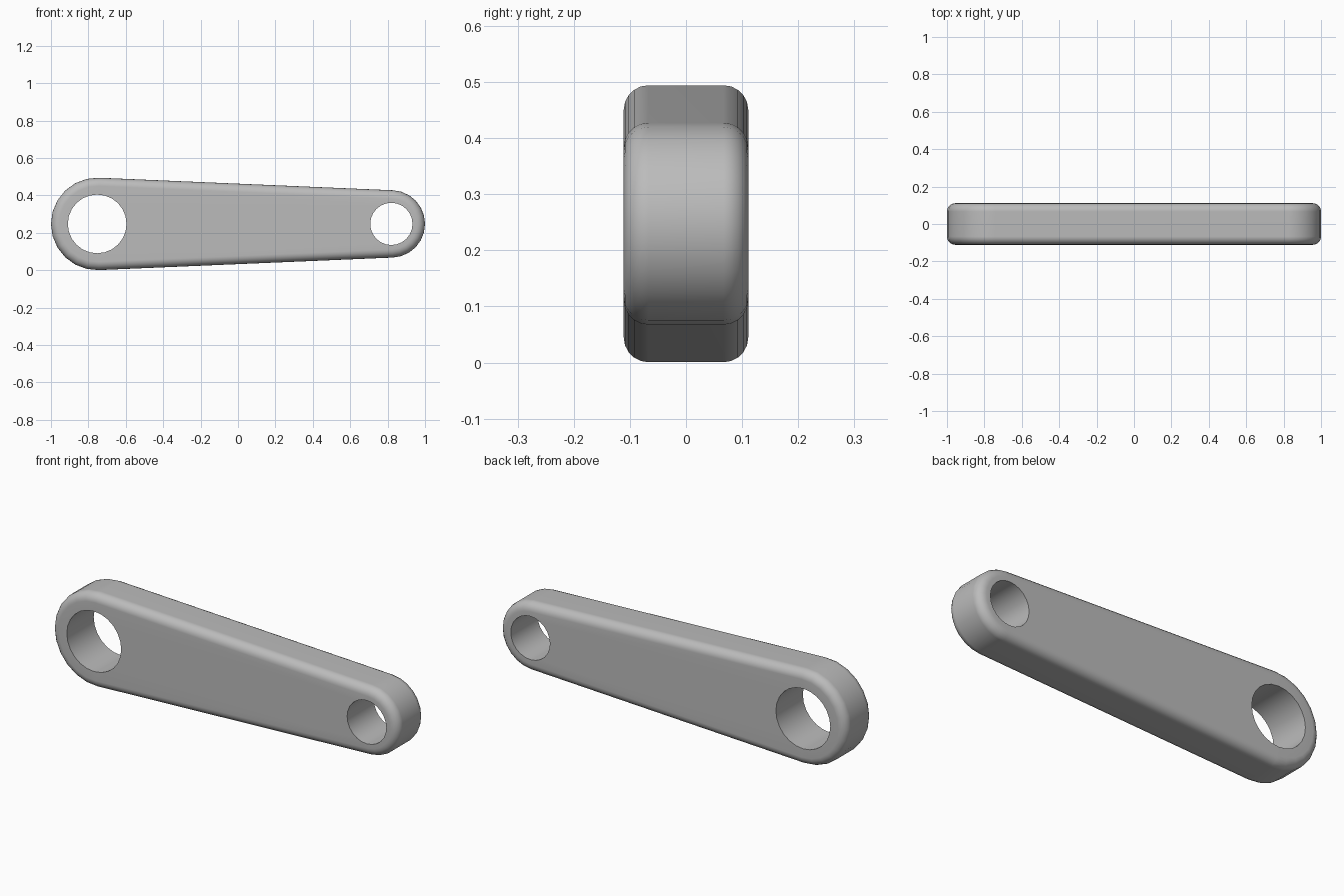
import bpy, bmesh, math

cube = bpy.data.objects.get("Cube")
if cube:
    bpy.data.objects.remove(cube, do_unlink=True)

MID_Z = 0.2475
HALF = 0.111        # half thickness
ROUND = 0.044       # rounded rim radius
BIG = (-0.753, 0.247, 0.157)    # centre x, outer radius, hole radius
SMALL = (0.82, 0.18, 0.113)
ARC, HOLE, RIM = 12, 24, 5      # segment counts

grey = bpy.data.materials.new("light grey")
grey.use_nodes = True
colour = (0.5, 0.5, 0.5, 1)
grey.diffuse_color = colour
grey.node_tree.nodes["Principled BSDF"].inputs["Base Color"].default_value = colour

bm = bmesh.new()


def ring(points, y):
    return [bm.verts.new((x, y, z)) for x, z in points]


def outline(inset):
    # two arcs joined by tangent lines
    tilt = math.asin((BIG[1] - SMALL[1]) / (SMALL[0] - BIG[0]))
    start = math.pi / 2 - tilt
    points = []
    for (cx, r, _), a, b in ((SMALL, -start, start),
                             (BIG, start, 2 * math.pi - start)):
        for i in range(ARC + 1):
            t = a + (b - a) * i / ARC
            points.append((cx + (r - inset) * math.cos(t),
                           MID_Z + (r - inset) * math.sin(t)))
    return points


def circle(cx, r):
    return [(cx + r * math.cos(2 * math.pi * i / HOLE),
             MID_Z + r * math.sin(2 * math.pi * i / HOLE)) for i in range(HOLE)]


def bridge(a, b):
    n = len(a)
    for i in range(n):
        j = (i + 1) % n
        bm.faces.new((a[i], a[j], b[j], b[i]))


# Rounded outer wall
steps = [i / RIM * math.pi / 2 for i in range(RIM + 1)]
section = [(ROUND * (1 - math.sin(t)), -HALF + ROUND * (1 - math.cos(t))) for t in steps]
section += [(inset, -y) for inset, y in reversed(section)]
rings = [ring(outline(inset), y) for inset, y in section]
for a, b in zip(rings, rings[1:]):
    bridge(a, b)

# Walls of the two through holes
loops = {-1: [rings[0]], 1: [rings[-1]]}
for cx, _, r in (BIG, SMALL):
    ends = [ring(circle(cx, r), side * HALF) for side in (-1, 1)]
    bridge(*ends)
    loops[-1].append(ends[0])
    loops[1].append(ends[1])

# Flat faces around the holes
for side, group in loops.items():
    edges = [bm.edges.get((lp[i - 1], lp[i])) for lp in group for i in range(len(lp))]
    bmesh.ops.triangle_fill(bm, use_beauty=True, use_dissolve=False,
                            edges=edges, normal=(0, side, 0))

# The section starts and ends flush with the flat faces
bmesh.ops.recalc_face_normals(bm, faces=bm.faces)
mesh = bpy.data.meshes.new("link_arm")
bm.to_mesh(mesh)
bm.free()
mesh.materials.append(grey)
arm = bpy.data.objects.new("link_arm", mesh)
bpy.context.collection.objects.link(arm)

bpy.ops.object.select_all(action="DESELECT")
arm.select_set(True)
bpy.context.view_layer.objects.active = arm
bpy.ops.object.shade_smooth_by_angle(angle=math.radians(35))
weighted = arm.modifiers.new("weighted normals", "WEIGHTED_NORMAL")
weighted.keep_sharp = True
